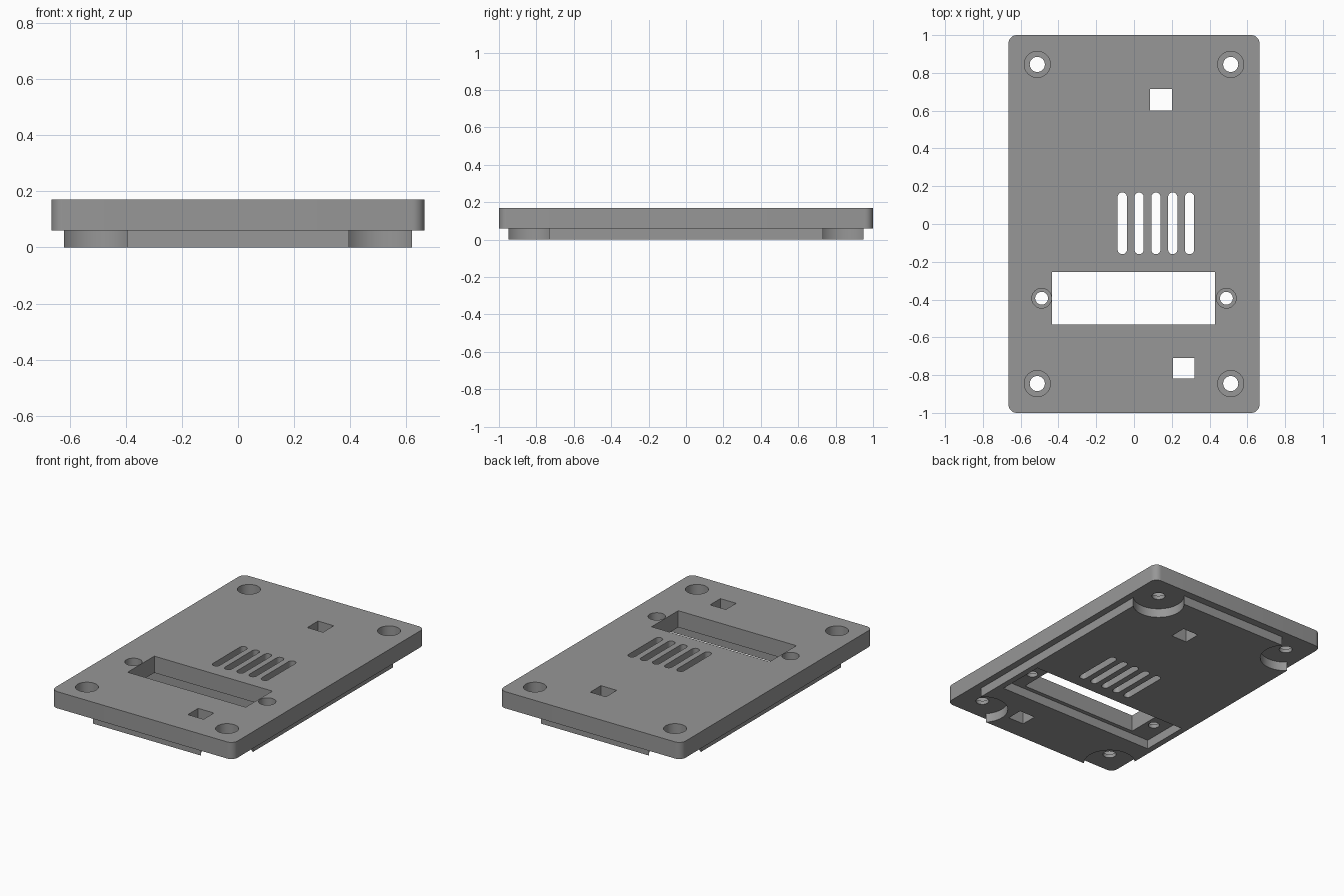
import bpy, bmesh, math

if "Cube" in bpy.data.objects:
    bpy.data.objects.remove(bpy.data.objects["Cube"])

grey = bpy.data.materials.new("mid grey")
grey.diffuse_color = (0.31, 0.31, 0.31, 1)
grey.use_nodes = True
grey.node_tree.nodes["Principled BSDF"].inputs["Base Color"].default_value = grey.diffuse_color


def prism(name, pts, z0, z1):
    """Extrude a closed 2D outline from z0 to z1."""
    bm = bmesh.new()
    face = bm.faces.new([bm.verts.new((x, y, z0)) for x, y in pts])
    top = bmesh.ops.extrude_face_region(bm, geom=[face])["geom"]
    for v in top:
        if isinstance(v, bmesh.types.BMVert):
            v.co.z = z1
    bmesh.ops.recalc_face_normals(bm, faces=bm.faces)
    mesh = bpy.data.meshes.new(name)
    bm.to_mesh(mesh)
    bm.free()
    mesh.materials.append(grey)
    ob = bpy.data.objects.new(name, mesh)
    bpy.context.collection.objects.link(ob)
    return ob


def rounded(x0, x1, y0, y1, r, n=8):
    """Rectangle outline with rounded corners."""
    pts = []
    for i, (cx, cy) in enumerate(((x1 - r, y1 - r), (x0 + r, y1 - r),
                                  (x0 + r, y0 + r), (x1 - r, y0 + r))):
        for k in range(n + 1):
            a = math.pi / 2 * (i + k / n)
            pts.append((cx + r * math.cos(a), cy + r * math.sin(a)))
    return pts


def rect(x0, x1, y0, y1):
    return [(x0, y0), (x1, y0), (x1, y1), (x0, y1)]


def circle(cx, cy, r, n=48):
    return [(cx + r * math.cos(2 * math.pi * k / n),
             cy + r * math.sin(2 * math.pi * k / n)) for k in range(n)]


def combine(target, other, operation):
    """Apply a boolean and remove the helper."""
    mod = target.modifiers.new("bool", "BOOLEAN")
    mod.operation, mod.solver, mod.object = operation, "EXACT", other
    bpy.context.view_layer.objects.active = target
    bpy.ops.object.modifier_apply(modifier=mod.name)
    bpy.data.objects.remove(other, do_unlink=True)


def cut(target, pts, z0=-0.1, z1=0.3):
    cutter = prism("cutter", pts, z0, z1)
    cutter.hide_render = True
    combine(target, cutter, "DIFFERENCE")


BASE, TOP, SEAT = 0.06, 0.17, 0.085
corners = [(sx * 0.512, sy * 0.845) for sx in (-1, 1) for sy in (-1, 1)]

# Outer plate and the inner lip, with round clearances at the lip corners
plate = prism("cover_plate", rounded(-0.665, 0.665, -1, 1, 0.045), BASE, TOP)
lip = prism("inner_lip", rect(-0.62, 0.62, -0.95, 0.95), 0, 0.1)
for x, y in corners:
    cut(lip, circle(x, y, 0.157, 64))
combine(plate, lip, "UNION")

# Recess on the underside around the display window
cut(plate, rect(-0.58, 0.58, -0.56, -0.235), -0.1, BASE)

# Display window and two square openings
cut(plate, rect(-0.433, 0.43, -0.533, -0.255))
cut(plate, rect(0.085, 0.2, 0.602, 0.714))
cut(plate, rect(0.206, 0.321, -0.818, -0.71))

# Row of ventilation slots
for i in range(5):
    x = -0.062 + 0.089 * i
    cut(plate, rounded(x - 0.0245, x + 0.0245, -0.16, 0.167, 0.0244))

# Counterbored screw holes: corners, then beside the window
holes = [(x, y, 0.04, 0.069) for x, y in corners]
holes += [(sx * 0.489, -0.393, 0.034, 0.052) for sx in (-1, 1)]
for x, y, r, bore in holes:
    cut(plate, circle(x, y, r))
    cut(plate, circle(x, y, bore), SEAT, 0.3)

# Smooth the round walls, keep the edges sharp
bpy.ops.object.select_all(action="DESELECT")
plate.select_set(True)
bpy.context.view_layer.objects.active = plate
bpy.ops.object.shade_smooth_by_angle(angle=math.radians(30))
